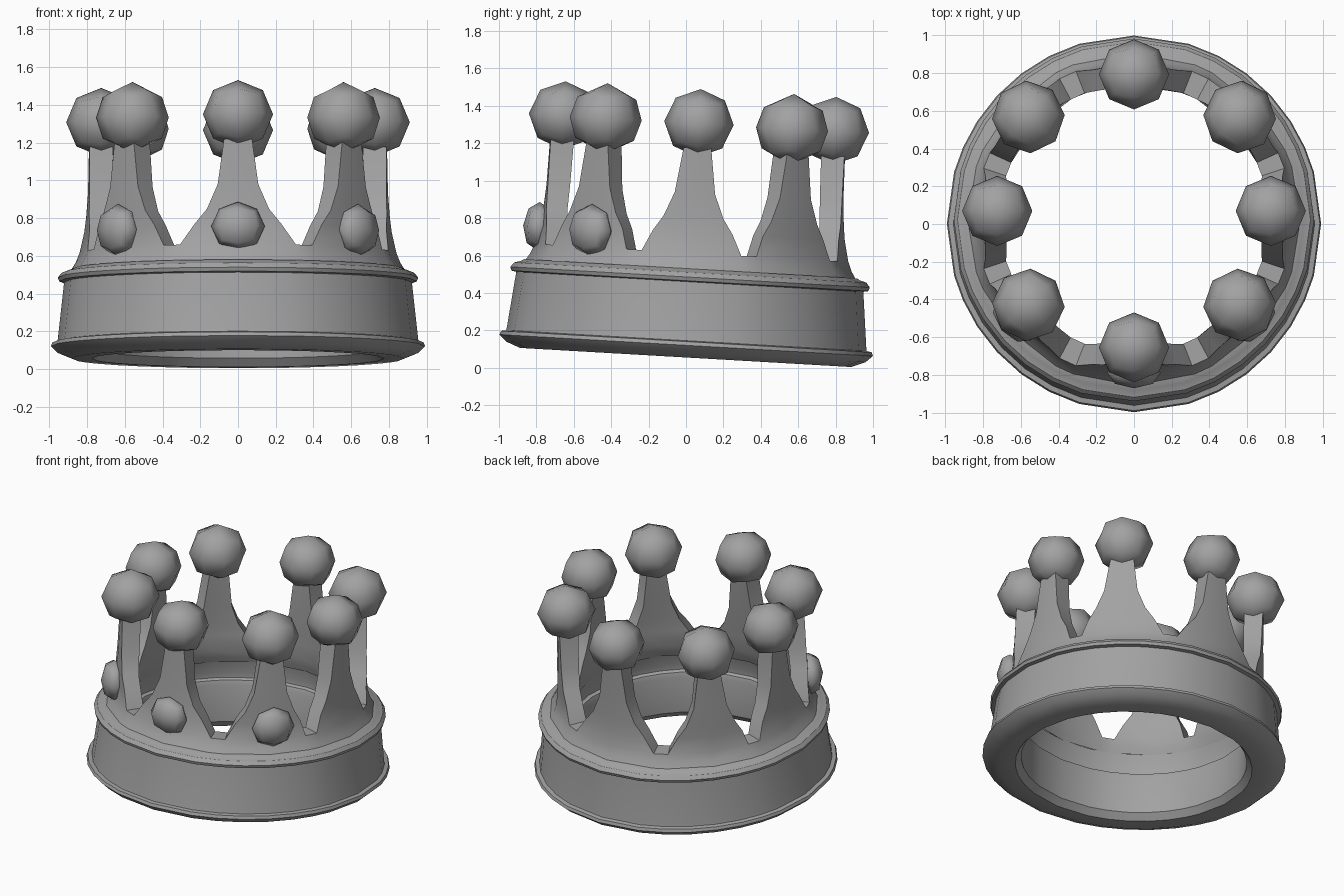
import bpy, bmesh, math
from mathutils import Matrix, Vector

if "Cube" in bpy.data.objects:
    bpy.data.objects.remove(bpy.data.objects["Cube"])

# whole crown leans slightly backwards
TILT = Matrix.Translation((0, -0.003, 0.055)) @ Matrix.Rotation(math.radians(-3.3), 4, 'X')

metal = bpy.data.materials.new("grey_metal")
metal.diffuse_color = (0.36, 0.36, 0.36, 1)
metal.use_nodes = True
metal.node_tree.nodes["Principled BSDF"].inputs["Base Color"].default_value = metal.diffuse_color


def polar(r, deg, z):
    a = math.radians(deg)
    return Vector((r * math.sin(a), -r * math.cos(a), z))


def finish(name, bm, angle):
    bmesh.ops.remove_doubles(bm, verts=bm.verts, dist=0.0005)
    bmesh.ops.recalc_face_normals(bm, faces=bm.faces)
    bm.transform(TILT)
    me = bpy.data.meshes.new(name)
    bm.to_mesh(me)
    bm.free()
    ob = bpy.data.objects.new(name, me)
    bpy.context.collection.objects.link(ob)
    me.materials.append(metal)
    bpy.ops.object.select_all(action='DESELECT')
    ob.select_set(True)
    bpy.context.view_layer.objects.active = ob
    bpy.ops.object.shade_smooth_by_angle(angle=math.radians(angle))
    return ob


def quad(bm, pts):
    bm.faces.new([bm.verts.new(p) for p in pts])


# base band: rolled rims outside, a small ledge inside
profile = [(0.775, 0), (0.88, 0), (0.955, 0.03), (0.992, 0.065), (0.985, 0.085),
           (0.958, 0.09), (0.955, 0.105), (0.922, 0.405), (0.948, 0.41),
           (0.955, 0.43), (0.935, 0.455), (0.90, 0.465), (0.885, 0.475),
           (0.745, 0.475), (0.77, 0.38), (0.77, 0.345), (0.748, 0.335),
           (0.738, 0.305), (0.738, 0.045)]
quarter = [0, 17, 27, 37, 47, 57, 66, 74]
angles = quarter + [180 - a for a in [90] + quarter[:0:-1]]
angles = angles + [a + 180 for a in angles]
bm = bmesh.new()
for i, a in enumerate(angles):
    b = angles[(i + 1) % len(angles)]
    for j, p in enumerate(profile):
        q = profile[(j + 1) % len(profile)]
        quad(bm, [polar(p[0], a, p[1]), polar(p[0], b, p[1]),
                  polar(q[0], b, q[1]), polar(q[0], a, q[1])])
bm.transform(Matrix.Diagonal((1, 1.008, 1, 1)))
finish("base_band", bm, 35)

# spikes: centre angle, foot start, foot end
half = [(0, -21.5, 21.5), (48.3, 28, 65.5), (90, 71.5, 108.5), (131.7, 114.5, 152)]
spikes = half + [(c + 180, s + 180, e + 180) for c, s, e in
                 [(0, -21.5, 21.5), (48.3, 28, 65.5), (90, 71.5, 108.5), (131.7, 114.5, 152)]]
# rows: height, outer radius, inner radius, half angle, pull of the foot edges
rows = [(0.47, 0.885, 0.745, 18.5, 1), (0.51, 0.86, 0.73, 18.5, 1), (0.56, 0.84, 0.715, 18.5, 1),
        (0.67, 0.815, 0.70, 15.2, 0.4), (0.75, 0.805, 0.69, 11.5, 0.1),
        (0.88, 0.795, 0.675, 7.8, 0), (1.12, 0.79, 0.665, 5.4, 0)]


def section(k, i):
    # outer and inner points of one spike at one row: start, centre, end
    c, s, e = spikes[k % 8]
    z, o, n, a, t = rows[i]
    push = 0.022 * (1 - t) if k % 2 else 0
    degs = (c - a + t * (s - c + 18.5), c, c + a + t * (e - c - 18.5))
    return [[polar(r + push, d, z) for d in degs] for r in (o, n)]


bm = bmesh.new()
for k in range(8):
    for i in range(len(rows) - 1):
        low, high = section(k, i), section(k, i + 1)
        nlow, nhigh = section(k + 1, i), section(k + 1, i + 1)
        for w in (0, 1):
            for j in (0, 1):
                quad(bm, [low[w][j], low[w][j + 1], high[w][j + 1], high[w][j]])
            if i < 2:     # collar below each gap
                quad(bm, [low[w][2], nlow[w][0], nhigh[w][0], high[w][2]])
        if i >= 2:        # cut sides of the spike
            for j in (0, 2):
                quad(bm, [low[0][j], low[1][j], high[1][j], high[0][j]])
    # floor of the gap and top of the spike
    a, b, top = section(k, 2), section(k + 1, 2), section(k, len(rows) - 1)
    quad(bm, [a[0][2], b[0][0], b[1][0], a[1][2]])
    for j in (0, 1):
        quad(bm, [top[0][j], top[0][j + 1], top[1][j + 1], top[1][j]])
finish("spike_wall", bm, 40)


def ball(name, deg, r, z, size):
    # coarse round ball made from a once-divided cube
    bm = bmesh.new()
    bmesh.ops.create_cube(bm, size=2)
    bmesh.ops.subdivide_edges(bm, edges=bm.edges, cuts=1, use_grid_fill=True)
    for v in bm.verts:
        v.co = v.co.normalized()
    bm.transform(Matrix.Translation(polar(r, deg, z))
                 @ Matrix.Rotation(math.radians(deg), 4, 'Z')
                 @ Matrix.Diagonal((*size, 1)))
    finish(name, bm, 80)


# balls on the spikes, the diagonal ones a little larger
for k, (c, s, e) in enumerate(spikes):
    if k % 2:
        ball("spike_ball_%d" % (k + 1), c, 0.75, 1.25, (0.193, 0.193, 0.19))
    else:
        ball("spike_ball_%d" % (k + 1), c, 0.725, 1.255, (0.186, 0.186, 0.182))

# three gems across the front
ball("front_gem", 0, 0.825, 0.655, (0.142, 0.082, 0.13))
for side, a in (("left", -49.5), ("right", 49.5)):
    ball("side_gem_" + side, a, 0.838, 0.65, (0.142, 0.085, 0.14))
